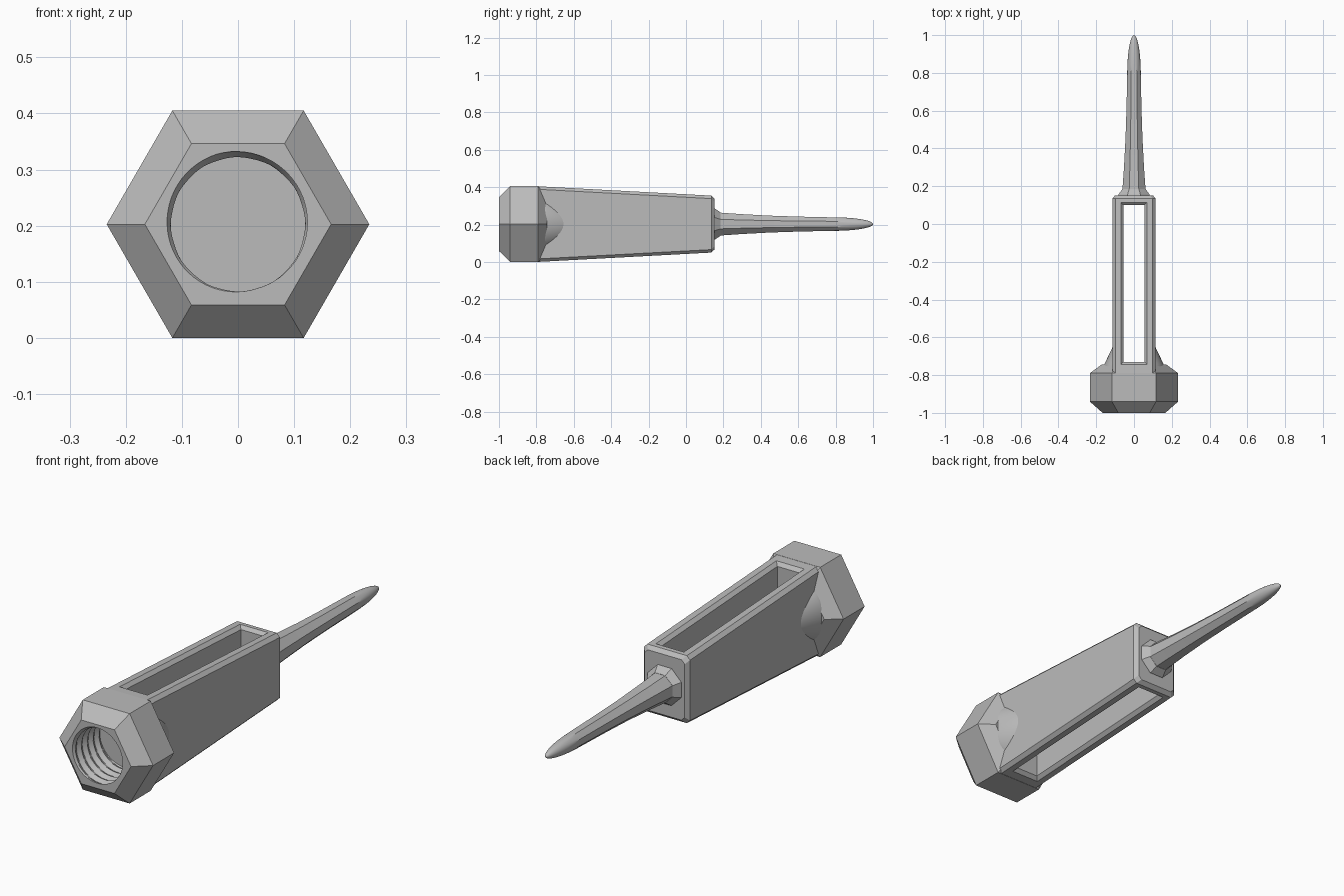
import bpy, bmesh, math
from math import sin, cos, pi, radians, sqrt

if "Cube" in bpy.data.objects:
    bpy.data.objects.remove(bpy.data.objects["Cube"], do_unlink=True)

CZ = 0.2025  # height of the long axis

grey = bpy.data.materials.new("plain grey")
grey.use_nodes = True
grey.diffuse_color = (0.5, 0.5, 0.5, 1)
grey.node_tree.nodes["Principled BSDF"].inputs["Base Color"].default_value = (0.5, 0.5, 0.5, 1)


def loft(name, rings):
    """Skin a closed solid through rings of equal point count."""
    bm = bmesh.new()
    rows = [[bm.verts.new(p) for p in ring] for ring in rings]
    n = len(rows[0])
    for a, b in zip(rows, rows[1:]):
        for i in range(n):
            j = (i + 1) % n
            bm.faces.new((a[i], a[j], b[j], b[i]))
    bm.faces.new(rows[0])
    bm.faces.new(rows[-1])
    bmesh.ops.recalc_face_normals(bm, faces=bm.faces)
    mesh = bpy.data.meshes.new(name)
    bm.to_mesh(mesh)
    bm.free()
    mesh.materials.append(grey)
    ob = bpy.data.objects.new(name, mesh)
    bpy.context.collection.objects.link(ob)
    return ob


def ring(n, r, y, turn=0.0):
    return [(r * cos(2 * pi * i / n + turn), y, CZ + r * sin(2 * pi * i / n + turn))
            for i in range(n)]


def activate(ob):
    bpy.ops.object.select_all(action='DESELECT')
    ob.select_set(True)
    bpy.context.view_layer.objects.active = ob


def combine(ob, tool, operation):
    tool.hide_render = True
    mod = ob.modifiers.new(operation.lower(), 'BOOLEAN')
    mod.operation = operation
    mod.solver = 'EXACT'
    mod.object = tool
    activate(ob)
    bpy.ops.object.modifier_apply(modifier=mod.name)
    bpy.data.objects.remove(tool, do_unlink=True)


def smooth(ob, angle=25):
    activate(ob)
    bpy.ops.object.shade_smooth_by_angle(angle=radians(angle))


# Hexagonal nut with chamfered ends
nut = loft("hex_nut", [ring(6, r, y) for r, y in
                       ((0.166, -1), (0.234, -0.94), (0.234, -0.79), (0.17, -0.743))])

# Blind threaded bore: radius follows a triangular helix
PITCH, SEG, STEPS = 0.042, 64, 60
bore_rings = []
for k in range(STEPS + 1):
    y = -1.01 + 0.21 * k / STEPS
    pts = []
    for i in range(SEG):
        t = i / SEG
        phase = (y / PITCH + t) % 1
        r = 0.119 + 0.012 * (1 - abs(2 * phase - 1))
        pts.append((r * cos(2 * pi * t), y, CZ + r * sin(2 * pi * t)))
    bore_rings.append(pts)
combine(nut, loft("bore_cutter", bore_rings), 'DIFFERENCE')
smooth(nut)


# Tapered frame with bevelled long edges
def half_height(y):
    return 0.202 - 0.05 * (y + 0.79) / 0.93


def frame_ring(y, w, h, c=0.016):
    corners = [(w, h - c), (w - c, h), (c - w, h), (-w, h - c),
               (-w, c - h), (c - w, -h), (w - c, -h), (w, c - h)]
    return [(x, y, CZ + z) for x, z in corners]


frame = loft("slotted_frame", [frame_ring(-0.79, 0.115, half_height(-0.79)),
                               frame_ring(0.135, 0.115, half_height(0.135)),
                               frame_ring(0.152, 0.1, half_height(0.152) - 0.015)])

# Conical shoulder that swells from the frame sides behind the nut
shoulder = loft("shoulder", [ring(48, 0.16, -0.755), ring(48, 0.157, -0.743),
                             ring(48, 0.108, -0.64)])
combine(frame, shoulder, 'UNION')

# Through slot with flared lips above and below
slot_rings = []
for side, offset, grow in ((1, 0.015, 0.03), (1, -0.015, 0), (-1, -0.015, 0), (-1, 0.015, 0.03)):
    x, front, back = 0.055 + grow, -0.73 - grow, 0.1 + grow
    slot_rings.append([(px, py, CZ + side * (half_height(py) + offset)) for px, py in
                       ((-x, front), (x, front), (x, back), (-x, back))])
combine(frame, loft("slot_cutter", slot_rings), 'DIFFERENCE')
smooth(frame, 15)

# Octagonal collar at the end of the frame
EIGHTH = pi / 8
loft("collar", [ring(8, r / cos(EIGHTH), y, EIGHTH) for r, y in
                ((0.085, 0.14), (0.083, 0.155), (0.062, 0.185))])


# Spike: eight flat sides that turn into a rounded tip
def spike_ring(y, flat, roundness):
    pts = []
    for i in range(32):
        a = 2 * pi * i / 32 + EIGHTH
        octagon = flat / cos((a + EIGHTH) % (pi / 4) - EIGHTH)
        r = octagon * (1 - roundness) + flat * 1.02 * roundness
        pts.append((r * cos(a), y, CZ + r * sin(a)))
    return pts


rings = [spike_ring(y, r, 0) for y, r in
         ((0.17, 0.062), (0.3, 0.053), (0.45, 0.045), (0.6, 0.04), (0.78, 0.036))]
for k in range(1, 13):
    s = sin(k / 12 * pi / 2)
    rings.append(spike_ring(0.78 + 0.22 * s, max(0.036 * sqrt(1 - s * s), 0.001),
                            min(1, k / 4)))
smooth(loft("spike", rings), 30)
